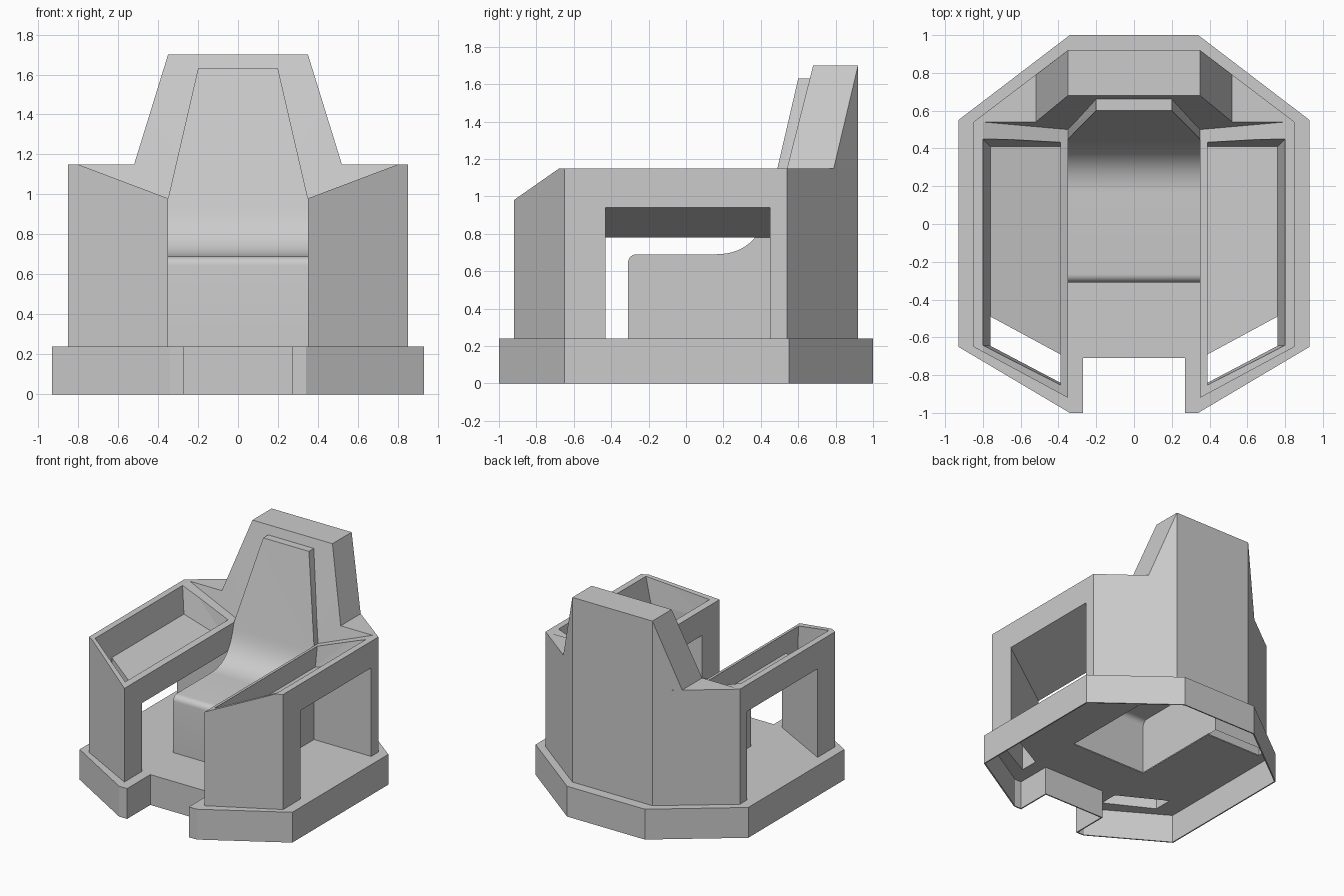
import bpy, bmesh, math
from mathutils import Vector

if "Cube" in bpy.data.objects:
    bpy.data.objects.remove(bpy.data.objects["Cube"], do_unlink=True)

grey = bpy.data.materials.new("plain_grey")
grey.use_nodes = True
grey.diffuse_color = (0.6, 0.6, 0.6, 1)
grey.node_tree.nodes["Principled BSDF"].inputs["Base Color"].default_value = (0.6, 0.6, 0.6, 1)


def finish(name, bm):
    bmesh.ops.recalc_face_normals(bm, faces=bm.faces)
    mesh = bpy.data.meshes.new(name)
    bm.to_mesh(mesh)
    bm.free()
    mesh.materials.append(grey)
    obj = bpy.data.objects.new(name, mesh)
    bpy.context.collection.objects.link(obj)
    return obj


def prism(name, points, axis, low, high, slices=(), caps=(True, True)):
    """Extrude a flat outline along an axis, then slice off whatever is past each plane."""
    bm = bmesh.new()

    def ring(level):
        verts = []
        for p in points:
            co = list(p)
            co.insert("xyz".index(axis), level)
            verts.append(bm.verts.new(co))
        return verts
    a, b = ring(low), ring(high)
    if caps[0]:
        bm.faces.new(a)
    if caps[1]:
        bm.faces.new(b)
    n = len(points)
    for i in range(n):
        j = (i + 1) % n
        bm.faces.new((a[i], a[j], b[j], b[i]))
    for co, no in slices:
        bmesh.ops.bisect_plane(bm, geom=bm.verts[:] + bm.edges[:] + bm.faces[:],
                               plane_co=co, plane_no=no, clear_outer=True)
        bmesh.ops.holes_fill(bm, edges=[e for e in bm.edges if e.is_boundary], sides=0)
    return finish(name, bm)


def hull(name, points):
    bm = bmesh.new()
    for p in points:
        bm.verts.new(p)
    bmesh.ops.convex_hull(bm, input=bm.verts[:])
    bmesh.ops.dissolve_limit(bm, angle_limit=0.01, verts=bm.verts[:], edges=bm.edges[:])
    return finish(name, bm)


def apply(obj, kind, **settings):
    mod = obj.modifiers.new(kind.lower(), kind)
    for key, value in settings.items():
        setattr(mod, key, value)
    bpy.ops.object.select_all(action='DESELECT')
    obj.select_set(True)
    bpy.context.view_layer.objects.active = obj
    bpy.ops.object.modifier_apply(modifier=mod.name)


def combine(obj, other, operation, keep=False):
    apply(obj, 'BOOLEAN', object=other, operation=operation, solver='EXACT')
    if not keep:
        bpy.data.objects.remove(other, do_unlink=True)


def open_bottom(obj, level):
    bm = bmesh.new()
    bm.from_mesh(obj.data)
    down = [f for f in bm.faces if f.normal.z < -0.9 and abs(f.calc_center_median().z - level) < 0.002]
    bmesh.ops.delete(bm, geom=down, context='FACES')
    bm.to_mesh(obj.data)
    bm.free()


def both(half):
    """Mirror a half outline across x."""
    return half + [(-p[0],) + tuple(p[1:]) for p in reversed(half)]


FLOOR = 0.24
FRONT = Vector((0.27, -0.5, 0))      # outward direction of the slanted arm fronts

# Base: hollow tray turned upside down, with an entry notch in front
base = prism("base", both([(0.27, -0.71), (0.27, -1), (0.34, -1), (0.93, -0.65),
                           (0.93, 0.55), (0.34, 1)]), "z", 0, FLOOR, caps=(False, True))
apply(base, 'SOLIDIFY', thickness=0.01, offset=-1, use_even_offset=True)
well = prism("well", both([(0.34, -0.3), (0.34, 0.46), (0.84, 0.46), (0.84, 0.54), (0.35, 0.91)]),
             "z", 0.1, 0.4)
combine(base, well, 'DIFFERENCE')

# Arms: sloped top, open window, tapered tray and a hollow front leg
arm = prism("arms", [(0.35, FLOOR), (0.35, 0.98), (0.8, 1.15), (0.85, 1.15), (0.85, FLOOR)],
            "y", -1.2, 0.54, [((0.85, -0.65, 0), FRONT)])
window = prism("window", [(0.2, 0.1), (0.2, 0.732), (1, 0.988), (1, 0.1)],
               "y", -1.4, 0.45, [((0.85, -0.43, 0), FRONT)])
combine(arm, window, 'DIFFERENCE')
tray = hull("tray", [(0.39, 0.41, 0.84), (0.76, 0.41, 0.95), (0.39, -0.84, 0.84), (0.76, -0.645, 0.95),
                     (0.39, 0.47, 1.25), (0.82, 0.47, 1.25), (0.39, -0.87, 1.25), (0.82, -0.64, 1.25)])
combine(arm, tray, 'DIFFERENCE')
shaft = prism("shaft", [(0.39, -0.84), (0.76, -0.645), (0.76, -0.49), (0.39, -0.69)], "z", 0.1, 0.98)
combine(arm, shaft, 'DIFFERENCE', keep=True)
apply(shaft, 'MIRROR')
combine(base, shaft, 'DIFFERENCE')
open_bottom(arm, FLOOR)
apply(arm, 'MIRROR', use_mirror_merge=False)

# Seat and cushion: side profile with rounded nose and a curved rise into the back
nose = [(-0.265 - 0.045 * math.cos(t), 0.645 + 0.045 * math.sin(t))
        for t in [i * math.pi / 12 for i in range(7)]]
start, bend, end = Vector((0.16, 0.69)), Vector((0.385, 0.69)), Vector((0.44, 0.94))
rise = []
for i in range(15):
    t = i / 14
    rise.append(tuple(start * (1 - t) ** 2 + bend * 2 * t * (1 - t) + end * t * t))
profile = [(-0.31, FLOOR)] + nose + rise + [(0.6, 1.63), (0.68, 1.63), (0.6, 0.95), (0.6, FLOOR)]
seat = prism("seat_and_back", profile, "x", -0.35, 0.35,
             [((s * 0.35, 0, 0.98), (s * 0.65, 0, 0.15)) for s in (1, -1)])

# Rear housing: angled lower shell, shoulder ledge and leaning backrest
lower = prism("rear_shell", both([(0.85, 0.45), (0.85, 0.54), (0.35, 0.92)]), "z", FLOOR, 0.98)
shoulder = hull("shoulder", both([(0.85, 0.5, 0.98), (0.85, 0.54, 0.98), (0.35, 0.92, 0.98),
                                  (0.85, 0.54, 1.15), (0.35, 0.92, 1.15)]))
backrest = hull("backrest", both([(0.52, 0.54, 1.15), (0.52, 0.79, 1.15), (0.35, 0.92, 1.15),
                                  (0.35, 0.68, 1.7), (0.35, 0.92, 1.7)]))
for part in (lower, shoulder, backrest):
    combine(seat, part, 'UNION')
open_bottom(seat, FLOOR)

bpy.ops.object.select_all(action='DESELECT')
seat.select_set(True)
bpy.context.view_layer.objects.active = seat
bpy.ops.object.shade_smooth_by_angle(angle=math.radians(22))
